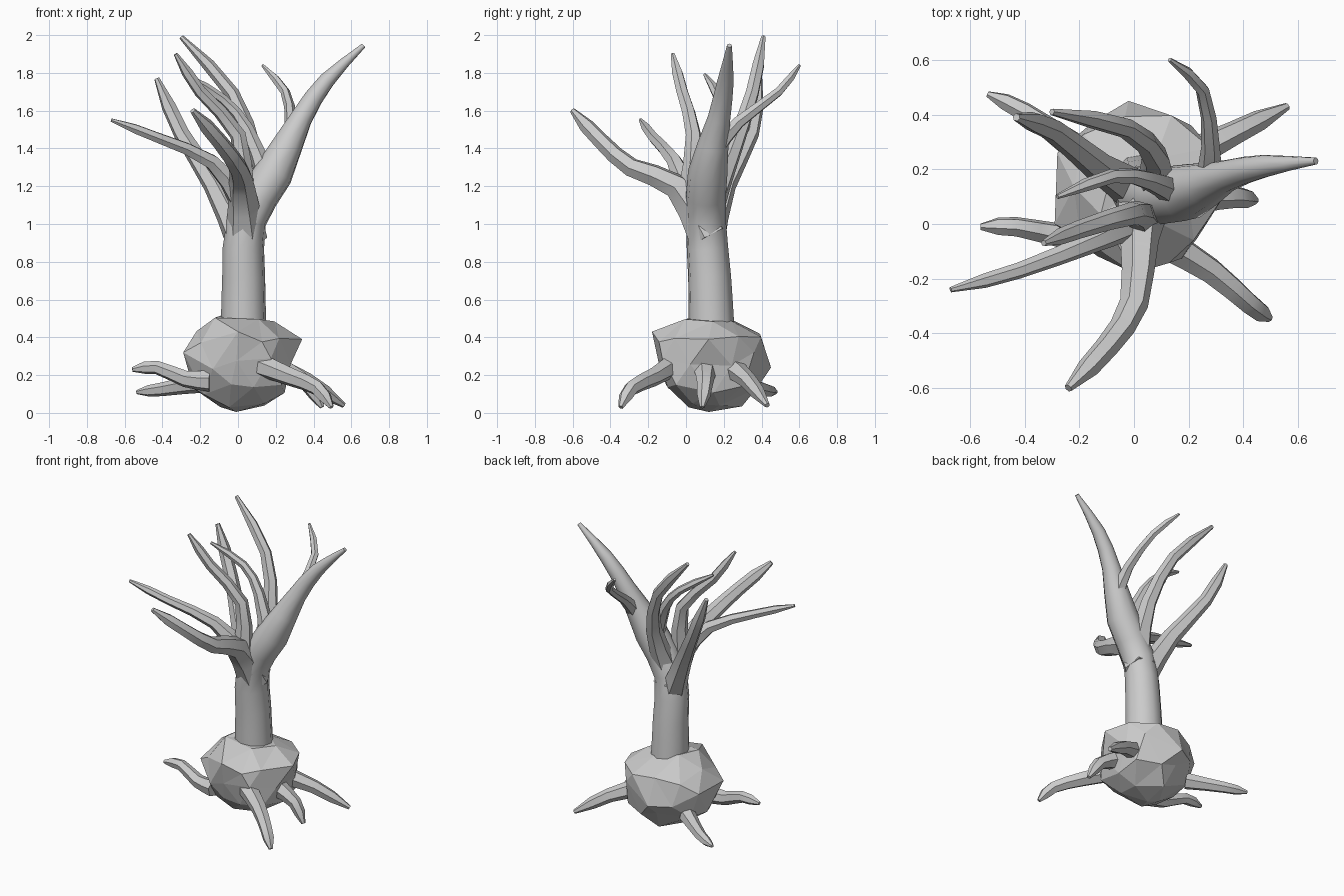
import bpy, bmesh, math, random
from mathutils import Vector

if "Cube" in bpy.data.objects:
    bpy.data.objects.remove(bpy.data.objects["Cube"])


def finish(name, bm, angle=0):
    bmesh.ops.recalc_face_normals(bm, faces=bm.faces)
    mesh = bpy.data.meshes.new(name)
    bm.to_mesh(mesh)
    bm.free()
    ob = bpy.data.objects.new(name, mesh)
    bpy.context.collection.objects.link(ob)
    if angle:
        bpy.ops.object.select_all(action='DESELECT')
        ob.select_set(True)
        bpy.context.view_layer.objects.active = ob
        bpy.ops.object.shade_smooth_by_angle(angle=math.radians(angle))


def spline(points, steps=2):
    """Catmull-Rom curve through a few guide points."""
    p = [Vector(q) for q in points]
    p = [2 * p[0] - p[1]] + p + [2 * p[-1] - p[-2]]
    out = []
    for a, b, c, d in zip(p, p[1:], p[2:], p[3:]):
        for s in range(steps):
            t = s / steps
            out.append(b + 0.5 * t * (c - a + t * (2 * a - 5 * b + 4 * c - d + t * (3 * (b - c) + d - a))))
    return out + [p[-2]]


def tube(name, pts, radius, sides):
    """Tube along pts; radius is a function of 0..1 along the path."""
    bm = bmesh.new()
    side = (pts[1] - pts[0]).orthogonal()
    rings = []
    last = len(pts) - 1
    for i, p in enumerate(pts):
        t = (pts[min(i + 1, last)] - pts[max(i - 1, 0)]).normalized()
        side = (side - t * side.dot(t)).normalized()
        other = t.cross(side)
        r = radius(i / last)
        turn = [2 * math.pi * k / sides for k in range(sides)]
        rings.append([bm.verts.new(p + r * (side * math.cos(a) + other * math.sin(a))) for a in turn])
    for a, b in zip(rings, rings[1:]):
        for k in range(sides):
            n = (k + 1) % sides
            bm.faces.new((a[k], a[n], b[n], b[k]))
    bm.faces.new(rings[0])
    bm.faces.new(rings[-1])
    finish(name, bm, 40)


def branch(name, r, flare, *points):
    """Six-sided limb: flared base, slow taper, blunt pointed tip."""
    tube(name, spline(points),
         lambda u: r * 0.25 if u == 1 else r * (1 - 0.4 * u) + flare * (1 - u) ** 4, 6)


# Trunk running on into the main right limb
def trunk_radius(u, radii=(.122, .115, .107, .105, .06, .043, .013)):
    i = min(int(u * 6 + 1e-6), 5)
    return radii[i] + (radii[i + 1] - radii[i]) * (u * 6 - i)


tube("trunk", spline([(.03, .135, .46), (.03, .125, .72), (.045, .105, 1.02), (.19, .115, 1.27),
                      (.335, .175, 1.56), (.47, .21, 1.76), (.665, .23, 1.945)]), trunk_radius, 10)

# Branches
branch("back_twig", .034, .025, (.27, .14, 1.38), (.28, .28, 1.54), (.25, .49, 1.7), (.13, .6, 1.84))
branch("tall_back_branch", .051, .035, (.07, .12, 1.08), (.08, .24, 1.37), (-.03, .35, 1.69), (-.3, .41, 1.99))
branch("left_back_branch", .058, .035, (.035, .11, .88), (-.13, .21, 1.21), (-.3, .345, 1.48), (-.43, .39, 1.77))
branch("middle_twig", .036, .025, (.16, .11, 1.22), (.05, .16, 1.5), (-.08, .175, 1.66), (-.28, .1, 1.79))
branch("upright_branch", .045, .02, (.025, .02, 1.16), (0, .04, 1.47), (-.2, -.02, 1.7), (-.33, -.07, 1.9))
branch("left_branch", .04, .04, (.03, .03, 1.12), (-.14, -.06, 1.33), (-.42, -.17, 1.455), (-.67, -.24, 1.55))
branch("front_branch", .062, .05, (.045, .12, .93), (.02, -.05, 1.2), (0, -.29, 1.3), (-.1, -.45, 1.44), (-.24, -.6, 1.6))

# Roots
branch("front_right_root", .055, .01, (.1, -.06, .26), (.28, -.17, .19), (.42, -.29, .13), (.495, -.345, .03))
branch("right_root", .052, .01, (.24, .1, .22), (.37, .1, .15), (.445, .085, .03))
branch("back_right_root", .056, .01, (.18, .24, .24), (.36, .33, .17), (.56, .43, .04))
branch("left_root", .05, .01, (-.15, -.05, .17), (-.28, -.04, .18), (-.43, -.01, .24), (-.56, -.01, .23))
branch("back_left_root", .045, .01, (-.2, .27, .16), (-.4, .41, .125), (-.535, .475, .11))

# Faceted root ball: boxy, jittered icosphere with a few corners pulled out
random.seed(4)
bm = bmesh.new()
bmesh.ops.create_icosphere(bm, subdivisions=2, radius=1)
for v in bm.verts:
    n = (v.co + Vector([random.uniform(-.12, .12) for _ in range(3)])).normalized()
    boxy = sum(abs(c) ** 2.5 for c in n) ** (-1 / 2.5)
    p = n * boxy * random.uniform(0.9, 1.03)
    pinch = 1 + 0.16 * min(p.z, 0.3)
    v.co = Vector((.02 + .295 * p.x * pinch, .13 + .29 * p.y * pinch, max(0, .26 + .26 * p.z)))
free = list(bm.verts)
for corner in [(.34, .12, .39), (-.29, 0, .32), (-.28, .26, .32), (-.02, .45, .24),
               (.21, .36, .32), (0, -.18, .43), (-.01, .12, .005)]:
    v = min(free, key=lambda w: (w.co - Vector(corner)).length)
    v.co = corner
    free.remove(v)
finish("root_ball", bm)
